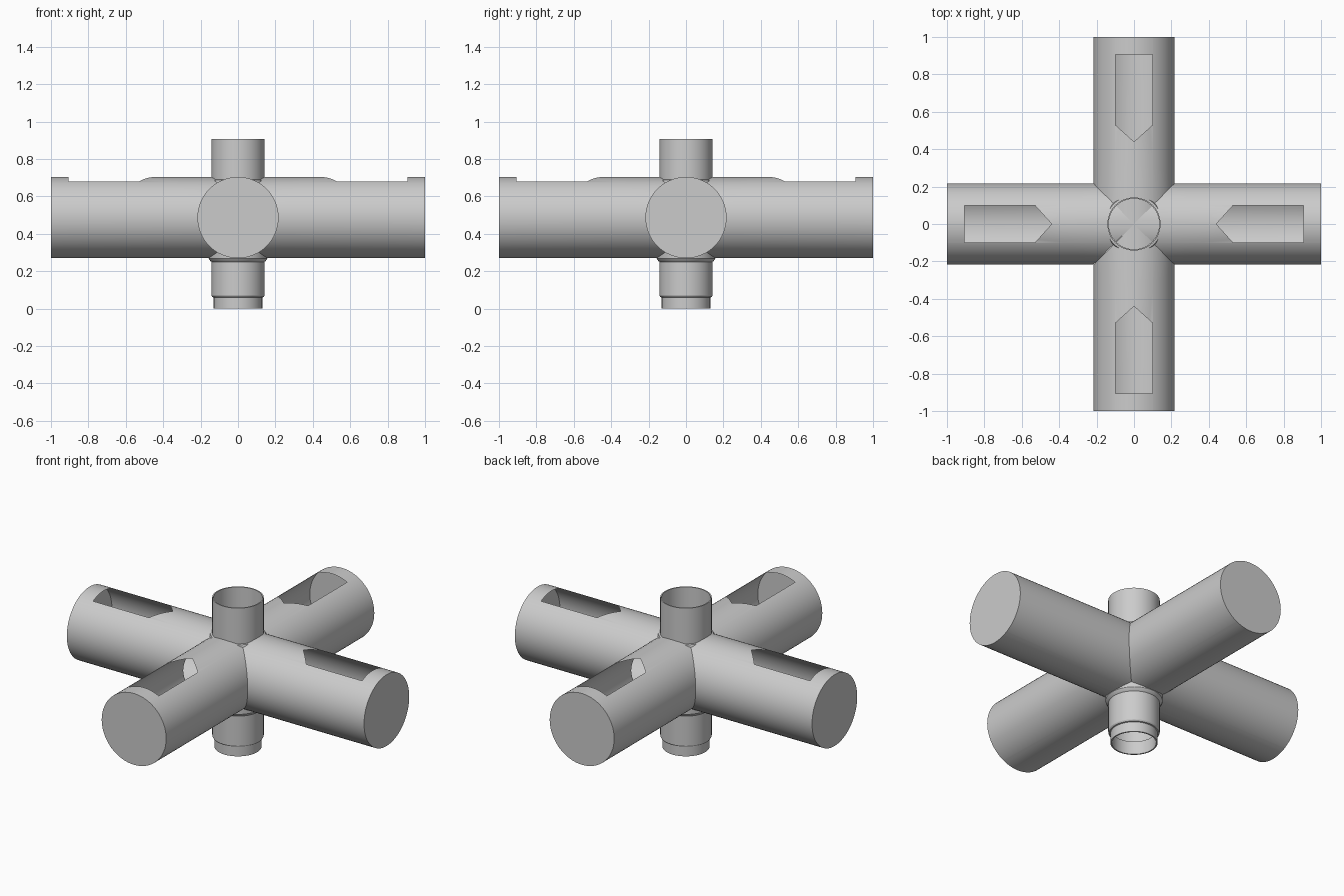
import bpy, bmesh, math
from mathutils import Matrix, Vector

if "Cube" in bpy.data.objects:
    bpy.data.objects.remove(bpy.data.objects["Cube"])

R, AXIS = 0.217, 0.487          # arm radius and height of the arm axes
HALF, TIP, SHOULDER, END = 0.1, 0.44, 0.53, 0.905   # arm opening

grey = bpy.data.materials.new("light_grey")
grey.use_nodes = True
colour = (0.6, 0.6, 0.6, 1)
grey.diffuse_color = colour
grey.node_tree.nodes["Principled BSDF"].inputs["Base Color"].default_value = colour


def finish(bm, name):
    mesh = bpy.data.meshes.new(name)
    bm.to_mesh(mesh)
    bm.free()
    mesh.materials.append(grey)
    obj = bpy.data.objects.new(name, mesh)
    bpy.context.collection.objects.link(obj)
    bpy.ops.object.select_all(action="DESELECT")
    obj.select_set(True)
    bpy.context.view_layer.objects.active = obj
    bpy.ops.object.shade_smooth_by_angle(angle=math.radians(30))
    return obj


def cut(bm, point, normal, trim=False):
    faces = [f for f in bm.faces if trim or f.calc_center_median().z > 0]
    geom = faces + list({e for f in faces for e in f.edges}) + list({v for f in faces for v in f.verts})
    bmesh.ops.bisect_plane(bm, geom=geom, plane_co=point, plane_no=normal, clear_outer=trim)


def lathe(name, profile, steps=64):
    bm = bmesh.new()
    verts = [bm.verts.new((r, 0, z)) for r, z in profile]
    edges = [bm.edges.new(pair) for pair in zip(verts, verts[1:])]
    bmesh.ops.spin(bm, geom=verts + edges, cent=(0, 0, 0), axis=(0, 0, 1),
                   angle=math.tau, steps=steps)
    bmesh.ops.remove_doubles(bm, verts=bm.verts, dist=0.0001)
    bmesh.ops.recalc_face_normals(bm, faces=bm.faces)
    return finish(bm, name)


def arm(name, angle):
    # Thin tube along x with a closed outer end
    bm = bmesh.new()
    turn = Matrix.Translation((0.5, 0, 0)) @ Matrix.Rotation(math.pi / 2, 4, "Y")
    bmesh.ops.create_cone(bm, cap_ends=True, segments=64, radius1=R, radius2=R,
                          depth=1, matrix=turn)
    caps = [f for f in bm.faces if f.calc_center_median().x < 0.01]
    bmesh.ops.delete(bm, geom=caps, context="FACES")
    # Mitre against the neighbouring arms
    for side in (1, -1):
        cut(bm, (0, 0, 0), (-1, side, 0), trim=True)
    # Pointed opening in the top; the end cap stays whole
    for x in (SHOULDER, END):
        cut(bm, (x, 0, 0), (1, 0, 0))
    for side in (1, -1):
        cut(bm, (0, side * HALF, 0), (0, 1, 0))
        cut(bm, (TIP, 0, 0), (HALF, -side * (SHOULDER - TIP), 0))
    hole = []
    for f in bm.faces:
        c = f.calc_center_median()
        limit = min(HALF, (c.x - TIP) * HALF / (SHOULDER - TIP))
        if c.z > R * 0.5 and c.x < END and abs(c.y) < limit:
            hole.append(f)
    bmesh.ops.delete(bm, geom=hole, context="FACES")
    bm.transform(Matrix.Translation((0, 0, AXIS)) @ Matrix.Rotation(angle, 4, "Z"))
    finish(bm, name)


for i, name in enumerate(("left_arm", "back_arm", "right_arm", "front_arm")):
    arm(name, i * math.pi / 2)

# Upright pipe with a narrower spigot at its foot
lathe("upright_pipe", [(0.122, 0.08), (0.122, 0), (0.13, 0), (0.13, 0.06),
                       (0.137, 0.062), (0.142, 0.07), (0.142, 0.907),
                       (0.135, 0.907), (0.135, 0.08), (0.122, 0.08)])

# Shallow cone closing the pipe inside the hub
lathe("pipe_divider", [(0.135, 0.44), (0, 0.5)])

# Weld collars where the pipe meets the arms
lathe("lower_collar", [(0.142, 0.25), (0.148, 0.255), (0.157, 0.268), (0.157, 0.32)])
lathe("upper_collar", [(0.157, 0.64), (0.157, 0.678), (0.152, 0.688), (0.142, 0.69)])
